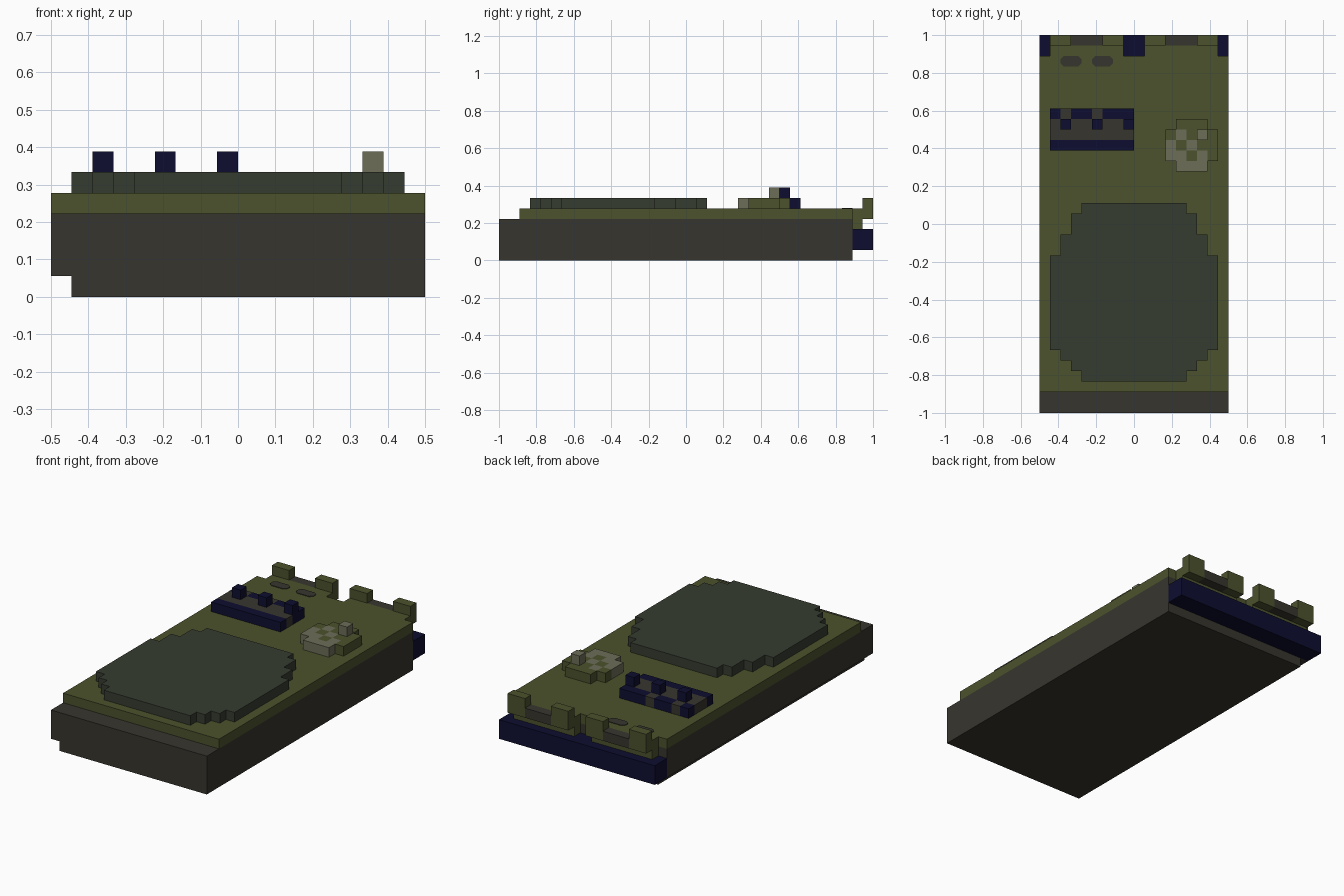
import bpy, bmesh
from mathutils import Vector

if "Cube" in bpy.data.objects:
    bpy.data.objects.remove(bpy.data.objects["Cube"])

U = 1 / 18  # one block of the model's grid


def lin(c):
    return c / 12.92 if c <= 0.04045 else ((c + 0.055) / 1.055) ** 2.4


def mat(name, r, g, b):
    m = bpy.data.materials.new(name)
    m.diffuse_color = (lin(r / 255), lin(g / 255), lin(b / 255), 1)
    m.use_nodes = True
    m.node_tree.nodes["Principled BSDF"].inputs["Base Color"].default_value = m.diffuse_color
    return m


olive = mat("olive green", 75, 82, 44)
grey = mat("dark warm grey", 55, 53, 46)
navy = mat("dark navy", 13, 13, 48)
slate = mat("dark slate green", 54, 60, 48)
pale = mat("pale stone", 109, 109, 88)


def finish(name, bm, mats):
    bmesh.ops.recalc_face_normals(bm, faces=bm.faces)
    me = bpy.data.meshes.new(name)
    bm.to_mesh(me)
    bm.free()
    for m in mats:
        me.materials.append(m)
    ob = bpy.data.objects.new(name, me)
    bpy.context.collection.objects.link(ob)
    return ob


def prism(name, pts, offset, m):
    """Flat outline (3D grid points) pushed along offset."""
    bm = bmesh.new()
    f = bm.faces.new([bm.verts.new(Vector(p) * U) for p in pts])
    r = bmesh.ops.extrude_face_region(bm, geom=[f])
    vs = [v for v in r["geom"] if isinstance(v, bmesh.types.BMVert)]
    bmesh.ops.translate(bm, verts=vs, vec=Vector(offset) * U)
    return finish(name, bm, [m])


def box(name, x0, x1, y0, y1, z0, z1, m):
    return prism(name, [(x0, y0, z0), (x1, y0, z0), (x1, y1, z0), (x0, y1, z0)],
                 (0, 0, z1 - z0), m)


def blocks(name, cells, mats):
    """Cells {(x, y, z): material number}; only outer faces are made."""
    bm = bmesh.new()
    for c, k in cells.items():
        for a in range(3):
            for s in (0, 1):
                n = list(c)
                n[a] += 2 * s - 1
                if tuple(n) in cells:
                    continue
                quad = []
                for i, j in ((0, 0), (1, 0), (1, 1), (0, 1)):
                    p = list(c)
                    p[a] += s
                    p[(a + 1) % 3] += i
                    p[(a + 2) % 3] += j
                    quad.append(bm.verts.new(Vector(p) * U))
                bm.faces.new(quad).material_index = k
    bmesh.ops.remove_doubles(bm, verts=bm.verts, dist=1e-4)
    return finish(name, bm, mats)


# body with a notch along the lower left edge, and the top cover
prism("body", [(-8, -18, 0), (9, -18, 0), (9, -18, 4), (-9, -18, 4),
               (-9, -18, 1), (-8, -18, 1)], (0, 34, 0), grey)
box("top_cover", -9, 9, -16, 16, 4, 5, olive)

# rear bar
box("rear_bar", -9, 9, 16, 18, 1, 3, navy)

# two rear brackets, each with a pair of posts and a grey inlay
for side, x0 in (("left", -8), ("right", 1)):
    cells = {}
    for x in range(x0, x0 + 7):
        i = x - x0
        cells[x, 16, 3] = 0
        cells[x, 16, 4] = 0
        cells[x, 17, 4] = 1 if 2 <= i <= 4 - (side == "left" and 0) else 0
        if i < 2 or i > 4:
            cells[x, 17, 5] = 0
    blocks(side + "_rear_bracket", cells, [olive, grey])

# two small grey slots painted on the cover
for n, x in enumerate((-7, -4)):
    pts = [(x + .3, 15, 5), (x + 1.7, 15, 5), (x + 2, 15.3, 5), (x + 2, 15.7, 5),
           (x + 1.7, 16, 5), (x + .3, 16, 5), (x, 15.7, 5), (x, 15.3, 5)]
    prism(f"slot_{n + 1}", pts, (0, 0, 0.06), grey)

# stepped oval screen: mirrored half outline
half = [(5, 2), (5, 1), (6, 1), (6, -1), (7, -1), (7, -3), (8, -3), (8, -12),
        (7, -12), (7, -13), (6, -13), (6, -14), (5, -14), (5, -15)]
outline = half + [(-x, y) for x, y in reversed(half)]
prism("oval_screen", [(x, y, 5) for x, y in outline], (0, 0, 1), slate)

# switch panel with three raised switches
cells = {}
for x in range(-8, 0):
    for y in range(7, 11):
        dark = y == 7 or (y == 10 and x not in (-7, -4))
        cells[x, y, 5] = 0 if dark else 1
for x in (-7, -4, -1):
    cells[x, 9, 5] = cells[x, 9, 6] = 0
blocks("switch_panel", cells, [navy, grey])

# round dial with a worn pale patch and a raised pointer
worn = {(4, 5), (5, 5), (6, 5), (3, 6), (4, 6), (6, 6), (3, 7), (5, 7), (4, 8), (6, 8)}
cells = {}
for x in range(3, 8):
    for y in range(5, 10):
        if x in (3, 7) and y in (5, 9):
            continue
        cells[x, y, 5] = 1 if (x, y) in worn else 0
cells[6, 8, 6] = 1
blocks("dial", cells, [olive, pale])
